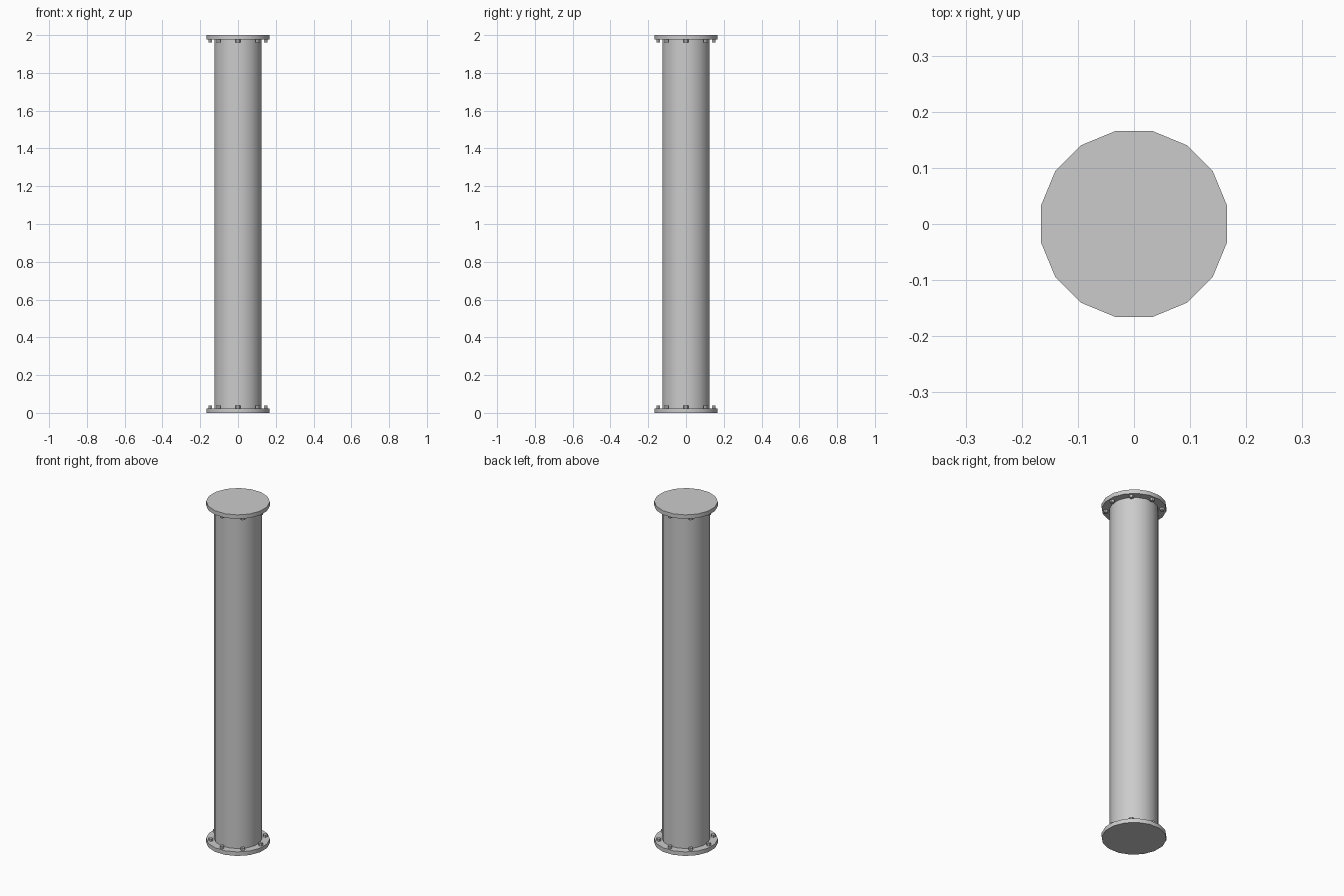
import bpy
from math import pi, cos, sin, radians

cube = bpy.data.objects.get("Cube")
if cube:
    bpy.data.objects.remove(cube, do_unlink=True)

HEIGHT = 2.0
FLANGE_T = 0.024
BOLT_H = 0.014
BOLTS = 8
BOLT_RING = 0.147

# Single grey metal
steel = bpy.data.materials.new("grey_steel")
steel.use_nodes = True
grey = (0.6, 0.6, 0.6, 1)
steel.diffuse_color = grey
steel.node_tree.nodes["Principled BSDF"].inputs["Base Color"].default_value = grey


def cylinder(name, sides, radius, z0, z1, x=0, y=0, turn=0, caps="NGON"):
    bpy.ops.mesh.primitive_cylinder_add(
        vertices=sides, radius=radius, depth=z1 - z0, end_fill_type=caps,
        location=(x, y, (z0 + z1) / 2), rotation=(0, 0, turn))
    obj = bpy.context.object
    obj.name = name
    obj.data.materials.append(steel)
    bpy.ops.object.shade_smooth_by_angle(angle=radians(30))
    return obj


# Pipe between the flanges
half_step = pi / 16
cylinder("pipe", 16, 0.127, FLANGE_T, HEIGHT - FLANGE_T, turn=half_step, caps="NOTHING")

# Flange at each end, with a ring of bolt heads on its inner face
ends = {
    "bottom": (0, FLANGE_T, FLANGE_T, FLANGE_T + BOLT_H),
    "top": (HEIGHT - FLANGE_T, HEIGHT, HEIGHT - FLANGE_T - BOLT_H, HEIGHT - FLANGE_T),
}
for end, (z0, z1, b0, b1) in ends.items():
    cylinder(end + "_flange", 16, 0.169, z0, z1, turn=half_step)
    for i in range(BOLTS):
        a = 2 * pi * i / BOLTS
        cylinder(f"{end}_bolt_{i + 1}", 6, 0.012, b0, b1,
                 BOLT_RING * cos(a), BOLT_RING * sin(a), a)
